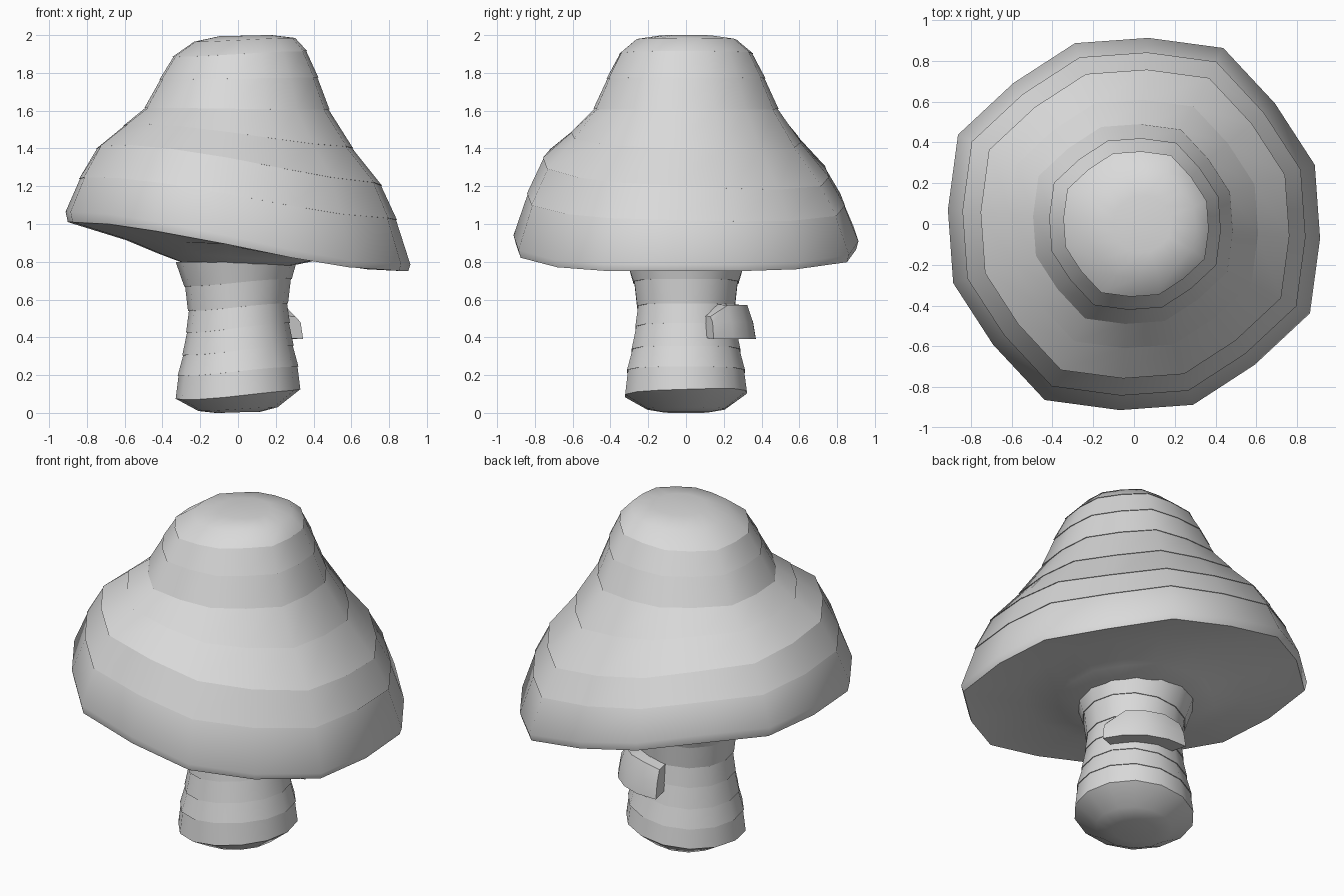
import bpy, bmesh, math

if "Cube" in bpy.data.objects:
    bpy.data.objects.remove(bpy.data.objects["Cube"])

mat = bpy.data.materials.new("light grey")
mat.diffuse_color = (0.7, 0.7, 0.7, 1)
mat.use_nodes = True
mat.node_tree.nodes["Principled BSDF"].inputs["Base Color"].default_value = mat.diffuse_color


def finish(name, bm):
    """Turn a bmesh into a smooth object that keeps its creases."""
    bmesh.ops.recalc_face_normals(bm, faces=bm.faces[:])
    for f in bm.faces:
        f.smooth = True
    for e in bm.edges:
        if len(e.link_faces) == 2 and e.calc_face_angle() > math.radians(46):
            e.smooth = False
    me = bpy.data.meshes.new(name)
    bm.to_mesh(me)
    bm.free()
    me.materials.append(mat)
    ob = bpy.data.objects.new(name, me)
    bpy.context.collection.objects.link(ob)


def skin(name, loops):
    """Join closed loops of points into one capped surface."""
    bm = bmesh.new()
    loops = [[bm.verts.new(p) for p in loop] for loop in loops]
    n = len(loops[0])
    for a, b in zip(loops, loops[1:]):
        for i in range(n):
            j = (i + 1) % n
            bm.faces.new((a[i], a[j], b[j], b[i]))
    bm.faces.new(loops[0])
    bm.faces.new(loops[-1])
    finish(name, bm)


def loft(name, rings, sides, phase, wobble, lips):
    """Skin tilted rings (radius, z, tilt along x, tilt along y, x offset).
    Rings numbered in lips get a fine overhanging step."""
    loops = []
    for n, (r, z, tx, ty, cx) in enumerate(rings):
        for inset in ((0.005, 0.0) if n in lips else (0.0,)):
            loop = []
            for i in range(sides):
                a = math.radians(phase) + 2 * math.pi * i / sides
                c, s = math.cos(a), math.sin(a)
                k = (r - inset) * wobble[i % len(wobble)]
                lean = 1.5 * c - 0.5 * c ** 3
                loop.append((cx + k * c, k * s, z + tx * lean + ty * s))
            loops.append(loop)
    skin(name, loops)


# Tilted cap, from the underside round the rim and up to the flat crown
loft("cap", [
    (0.30, 0.79, -0.01, 0.0, -0.01),
    (0.42, 0.825, -0.02, 0.0, -0.01),
    (0.60, 0.88, -0.035, 0.0, 0.0),
    (0.91, 0.88, -0.13, 0.0, 0.0),
    (0.922, 0.925, -0.14, 0.0, 0.0),
    (0.85, 1.13, -0.11, -0.02, 0.0),
    (0.765, 1.30, -0.10, -0.04, 0.005),
    (0.615, 1.46, -0.06, -0.02, 0.0),
    (0.495, 1.61, -0.005, 0.0, -0.005),
    (0.425, 1.77, 0.005, 0.0, 0.005),
    (0.36, 1.90, 0.015, 0.0, 0.01),
    (0.27, 1.975, 0.01, 0.0, 0.035),
    (0.14, 1.997, 0.003, 0.0, 0.04),
], 16, -4.4, [0.993, 1.012, 0.987, 1.05], range(5, 11))

# Waisted stem with slightly slanted bands and a rounded foot
loft("stem", [
    (0.12, 0.003, 0.003, 0.0, 0.0),
    (0.21, 0.02, 0.01, 0.0, 0.0),
    (0.33, 0.10, 0.025, 0.01, 0.0),
    (0.32, 0.22, 0.025, 0.0, 0.0),
    (0.295, 0.33, 0.025, 0.0, 0.0),
    (0.275, 0.45, 0.025, 0.0, 0.0),
    (0.265, 0.56, 0.02, 0.0, 0.0),
    (0.285, 0.69, 0.02, 0.0, 0.0),
    (0.32, 0.80, 0.0, 0.0, -0.01),
], 14, 0, [1.0], range(3, 8))

# Curved ledge wrapped round the back right of the stem
section = [(0.24, 0.40), (0.375, 0.39), (0.36, 0.48), (0.33, 0.57), (0.24, 0.575)]
ledge = []
for i in range(5):
    a = math.radians(23 + 19 * i)
    drop = (0.06, 0.0, 0.0, 0.0, 0.02)[i]
    ledge.append([(r * math.cos(a), r * math.sin(a), z - (drop if z > 0.5 else 0))
                  for r, z in section])
skin("stem_ledge", ledge)
